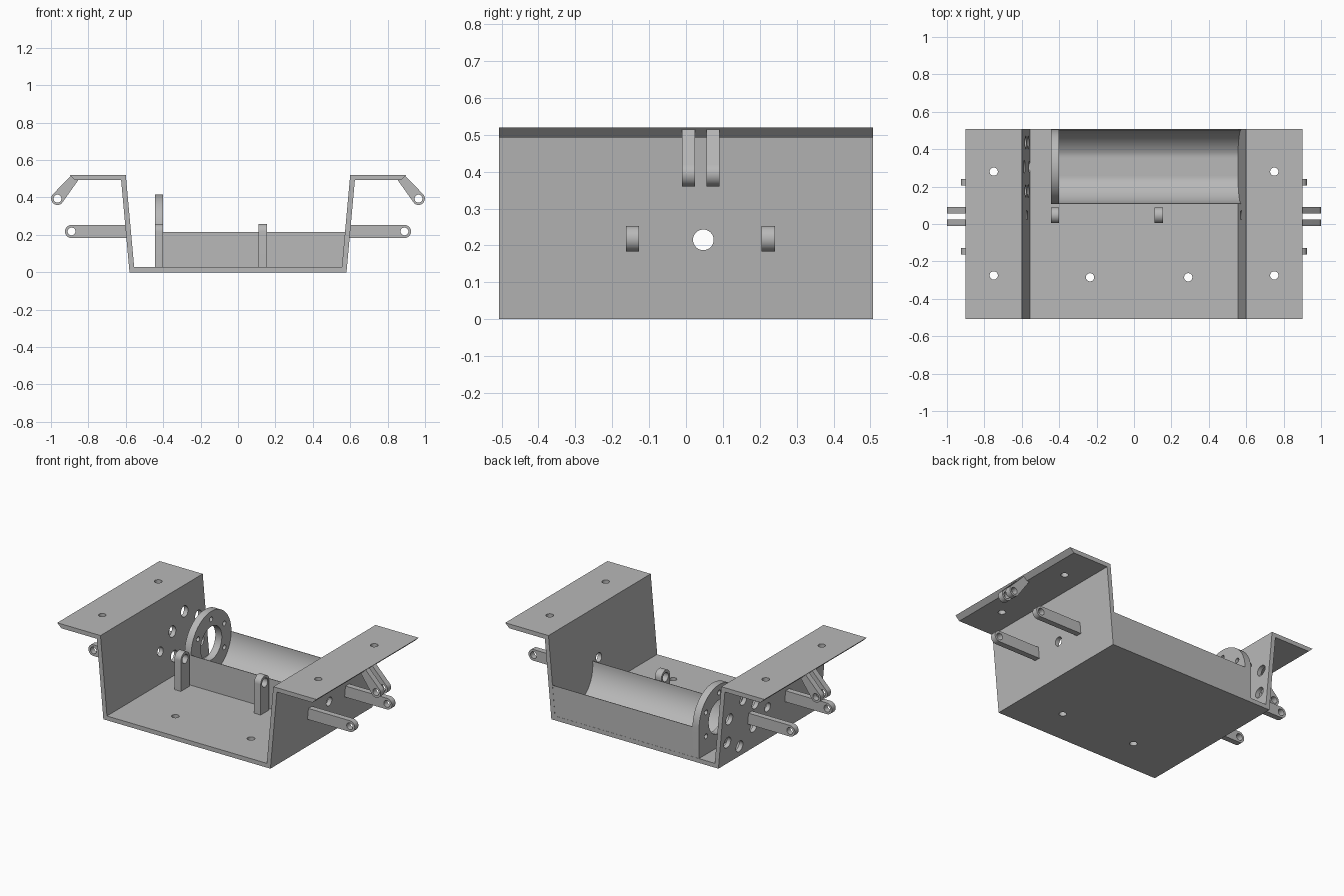
import bpy, bmesh, math
from math import pi, sin, cos

cube = bpy.data.objects.get("Cube")
if cube:
    bpy.data.objects.remove(cube)

grey = bpy.data.materials.new("neutral_grey")
grey.use_nodes = True
grey.diffuse_color = (0.48, 0.48, 0.48, 1)
grey.node_tree.nodes["Principled BSDF"].inputs["Base Color"].default_value = (0.48, 0.48, 0.48, 1)


def arc(u, v, r, start, end, n=24):
    return [(u + r * cos(start + (end - start) * i / n),
             v + r * sin(start + (end - start) * i / n)) for i in range(n + 1)]


def add_prism(bm, pts, axis, a, b):
    """Extrude a closed 2D outline along one axis from a to b."""
    place = {"x": lambda u, v, t: (t, u, v),
             "y": lambda u, v, t: (u, t, v),
             "z": lambda u, v, t: (u, v, t)}[axis]
    low = [bm.verts.new(place(u, v, a)) for u, v in pts]
    high = [bm.verts.new(place(u, v, b)) for u, v in pts]
    bm.faces.new(low)
    bm.faces.new(high)
    for i in range(len(pts)):
        j = (i + 1) % len(pts)
        bm.faces.new((low[i], low[j], high[j], high[i]))


def make_object(name, prisms):
    bm = bmesh.new()
    for prism in prisms:
        add_prism(bm, *prism)
    bmesh.ops.recalc_face_normals(bm, faces=bm.faces)
    mesh = bpy.data.meshes.new(name)
    bm.to_mesh(mesh)
    bm.free()
    mesh.materials.append(grey)
    obj = bpy.data.objects.new(name, mesh)
    bpy.context.collection.objects.link(obj)
    return obj


def part(name, pts, axis, a, b, holes=()):
    """Prism with round holes; each hole is (axis, u, v, radius, from, to)."""
    obj = make_object(name, [(pts, axis, a, b)])
    bpy.ops.object.select_all(action="DESELECT")
    obj.select_set(True)
    bpy.context.view_layer.objects.active = obj
    if holes:
        cutter = make_object("hole_cutter", [
            (arc(u, v, r, 0, 2 * pi, 32)[:-1], ax, lo, hi)
            for ax, u, v, r, lo, hi in holes])
        cutter.hide_render = True
        mod = obj.modifiers.new("holes", "BOOLEAN")
        mod.operation = "DIFFERENCE"
        mod.solver = "EXACT"
        mod.object = cutter
        bpy.ops.object.modifier_apply(modifier=mod.name)
        bpy.data.objects.remove(cutter)
    bpy.ops.object.shade_smooth_by_angle(angle=math.radians(30))
    return obj


HALF = 0.507            # half depth of the tray
MY, MZ = 0.306, 0.215   # axis of the cradle and its end plate
PY = 0.047              # axis of the pivot posts


def ring(radius):
    return [(MY + radius * sin(k * pi / 3), MZ + radius * cos(k * pi / 3)) for k in range(6)]


# Tray: folded sheet with sloped walls and chamfered flanges
right_half = [(0.58, 0), (0.625, 0.493), (0.872, 0.493), (0.9, 0.52), (0.6, 0.52), (0.555, 0.027)]
profile = right_half + [(-x, z) for x, z in reversed(right_half)]
tray_holes = [("x", PY, MZ, 0.028, -0.7, -0.5), ("x", PY, MZ, 0.028, 0.5, 0.7)]
tray_holes += [("x", y, z, 0.034, -0.7, -0.5) for y, z in ring(0.15)]
tray_holes += [("z", x, y, 0.022, 0.4, 0.6) for x in (-0.75, 0.75) for y in (-0.275, 0.28)]
tray_holes += [("z", x, -0.285, 0.022, -0.1, 0.1) for x in (-0.235, 0.29)]
part("tray", profile, "y", -HALF, HALF, tray_holes)

# Cradle block with a half-round trough
trough = [(y, max(z, 0.029)) for y, z in arc(MY, MZ, 0.197, pi, 2 * pi, 40)]
cradle = [(MY - 0.2, 0.01), (MY - 0.2, MZ)] + trough + [(MY + 0.2, MZ), (MY + 0.2, 0.01)]
part("cradle", cradle, "x", -0.401, 0.575)

# Round-topped end plate with a centre opening and a bolt circle
plate = [(MY - 0.2, 0.01), (MY + 0.2, 0.01)] + arc(MY, MZ, 0.2, 0, pi, 40)
plate_holes = [("x", MY, MZ, 0.105, -0.6, -0.3)]
plate_holes += [("x", y, z, 0.015, -0.6, -0.3) for y, z in ring(0.15)]
part("end_plate", plate, "x", -0.445, -0.4, plate_holes)

# Pivot posts
post = [(PY - 0.042, 0.01), (PY + 0.042, 0.01)] + arc(PY, MZ + 0.002, 0.042, 0, pi)
for name, x in (("right_post", -0.445), ("left_post", 0.109)):
    part(name, post, "x", x, x + 0.045, [("x", PY, MZ, 0.028, x - 0.1, x + 0.1)])

# Side arms and hanging lugs on both sides
arm = [(0.586, 0.253), (0.586, 0.183)] + arc(0.89, 0.218, 0.035, -pi / 2, pi / 2)
lug = [(0.89, 0.519), (0.81, 0.505), (0.82, 0.48)] + arc(0.965, 0.394, 0.034, -pi * 3 / 4, pi / 4)
lug[1:3] = [(0.838, 0.515)]
for side, s in (("left", 1), ("right", -1)):
    for place, y in (("front", -0.145), ("back", 0.223)):
        part(f"{side}_{place}_arm", [(s * x, z) for x, z in arm], "y", y - 0.018, y + 0.018,
             [("y", s * 0.89, 0.218, 0.021, y - 0.1, y + 0.1)])
    for place, y in (("front", 0.007), ("back", 0.073)):
        part(f"{side}_{place}_lug", [(s * x, z) for x, z in lug], "y", y - 0.018, y + 0.018,
             [("y", s * 0.965, 0.394, 0.021, y - 0.1, y + 0.1)])
